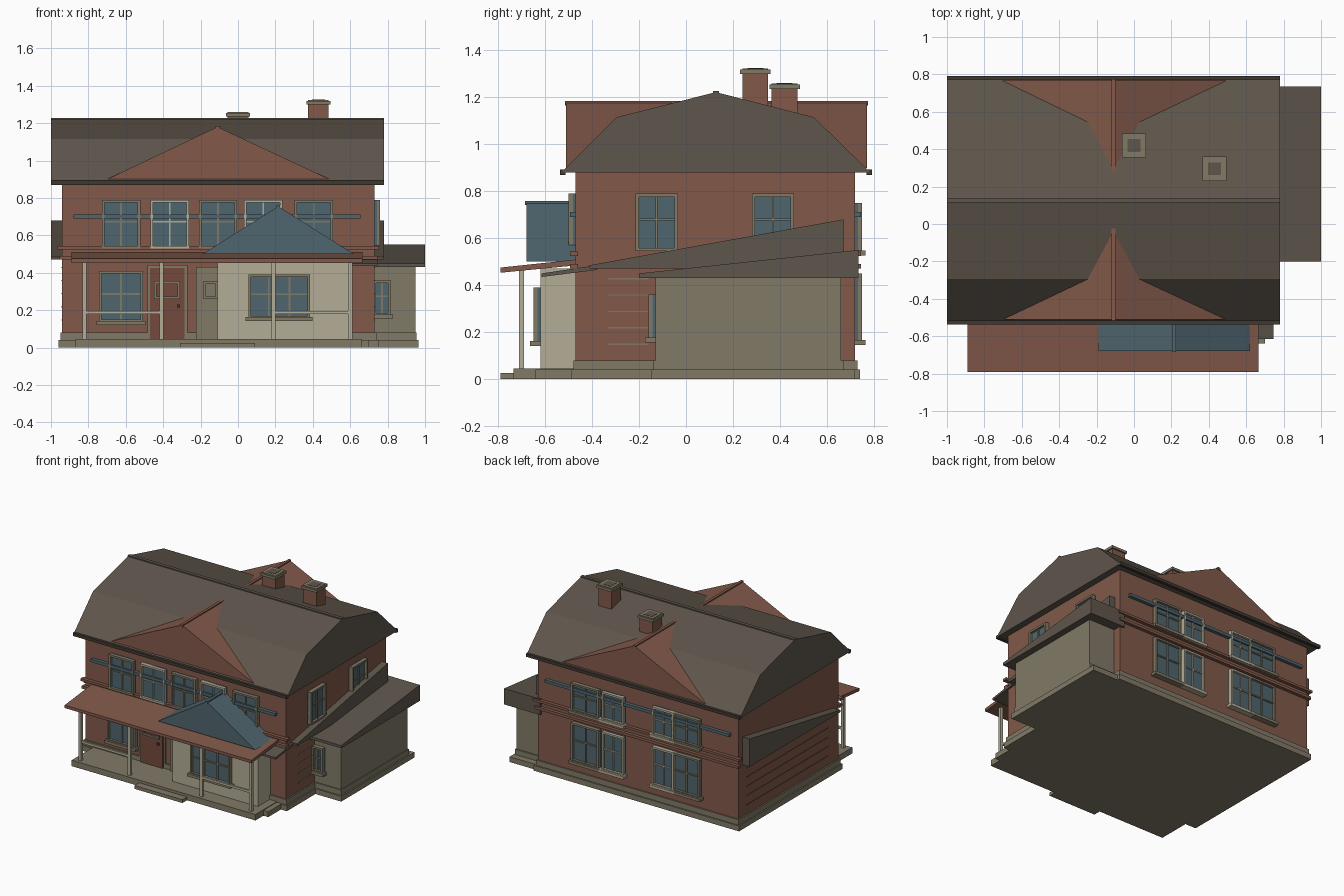
import bpy
import bmesh
from mathutils import Vector

cube = bpy.data.objects.get("Cube")
if cube:
    bpy.data.objects.remove(cube, do_unlink=True)


def make_material(name, hex_colour):
    """Flat material from an sRGB hex string."""
    channels = [int(hex_colour[i:i + 2], 16) / 255 for i in (0, 2, 4)]
    linear = [((c + 0.055) / 1.055) ** 2.4 for c in channels] + [1.0]
    mat = bpy.data.materials.new(name)
    mat.use_nodes = True
    mat.diffuse_color = linear
    mat.node_tree.nodes["Principled BSDF"].inputs["Base Color"].default_value = linear
    return mat


brick = make_material("terracotta brick", "82594A")
slate = make_material("brown slate", "5F564C")
dark = make_material("dark roof edge", "403932")
blue = make_material("slate blue", "50666F")
stone = make_material("grey stone", "817A67")
cream = make_material("cream paint", "B3AD96")
door_red = make_material("door red", "744A3C")


def finish(name, bm, mats):
    bmesh.ops.recalc_face_normals(bm, faces=bm.faces)
    mesh = bpy.data.meshes.new(name)
    bm.to_mesh(mesh)
    bm.free()
    for mat in mats:
        mesh.materials.append(mat)
    obj = bpy.data.objects.new(name, mesh)
    bpy.context.collection.objects.link(obj)
    return obj


def add_box(bm, xs, ys, zs, index=0):
    verts = bmesh.ops.create_cube(bm, size=1)["verts"]
    for v in verts:
        v.co = Vector([(a + b) / 2 + c * abs(b - a)
                       for (a, b), c in zip((xs, ys, zs), v.co)])
    for face in {f for v in verts for f in v.link_faces}:
        face.material_index = index


def box(name, xs, ys, zs, mat):
    bm = bmesh.new()
    add_box(bm, xs, ys, zs)
    return finish(name, bm, [mat])


def prism(name, axis, profile, start, end, mat):
    """Extrude a profile of (horizontal, z) points along x or y."""
    bm = bmesh.new()
    place = (lambda p, t: (t, *p)) if axis == "x" else (lambda p, t: (p[0], t, p[1]))
    face = bm.faces.new([bm.verts.new(place(p, start)) for p in profile])
    moved = bmesh.ops.extrude_face_region(bm, geom=[face])["geom"]
    shift = Vector(place((0, 0), end - start))
    bmesh.ops.translate(bm, vec=shift, verts=[v for v in moved if isinstance(v, bmesh.types.BMVert)])
    return finish(name, bm, [mat])


# Wall planes: axis pointing outward, its sign, and its position
WALLS = {"front": ("y", -1, -0.47), "back": ("y", 1, 0.72), "left": ("x", 1, 0.73),
         "bay": ("y", -1, -0.62), "wing": ("y", -1, -0.13)}


def window(name, wall, centre, width, zs, frame=stone, columns=2, sill=False):
    """Framed glass with glazing bars, standing on a wall plane."""
    axis, sign, plane = WALLS[wall]
    bm = bmesh.new()

    def part(us, part_zs, depth, index):
        out = sorted((plane - sign * 0.01, plane + sign * depth))
        xs, ys = (us, out) if axis == "y" else (out, us)
        add_box(bm, xs, ys, part_zs, index)

    low, high = zs
    u0, u1 = centre - width / 2, centre + width / 2
    t = 0.014
    part((u0, u1), zs, 0.012, 1)
    for us in ((u0, u0 + t), (u1 - t, u1)):
        part(us, zs, 0.03, 0)
    for rail in ((low, low + t), (high - t, high)):
        part((u0, u1), rail, 0.03, 0)
    for i in range(1, columns):
        u = u0 + width * i / columns
        part((u - t / 3, u + t / 3), zs, 0.02, 0)
    middle = low + (high - low) * 0.55
    part((u0, u1), (middle - t / 3, middle + t / 3), 0.02, 0)
    if sill:
        part((u0 - t, u1 + t), (low - t, low + t / 2), 0.045, 0)
    finish(name, bm, [frame, blue])


# Main house body and foundation
box("main_walls", (-0.94, 0.73), (-0.47, 0.72), (0.05, 0.9), brick)
box("foundation_lower", (-0.96, 0.75), (-0.49, 0.74), (0, 0.04), stone)
box("foundation_upper", (-0.95, 0.74), (-0.48, 0.73), (0.03, 0.08), stone)

# Side wing
box("wing_walls", (0.7, 0.95), (-0.13, 0.66), (0.05, 0.44), stone)
box("wing_foundation_lower", (0.7, 0.965), (-0.15, 0.72), (0, 0.04), stone)
box("wing_foundation_upper", (0.7, 0.955), (-0.14, 0.67), (0.03, 0.08), stone)
prism("wing_roof", "x", [(-0.2, 0.43), (0.735, 0.43), (0.735, 0.55), (-0.2, 0.45)],
      0.7, 1.0, slate)

# Tapered pent roofs on both side walls
for side, inner, outer in (("right", -0.93, -1.0), ("left", 0.72, 0.78)):
    prism(side + "_pent_roof", "x", [(-0.41, 0.47), (0.67, 0.47), (0.67, 0.68), (-0.41, 0.485)],
          inner, outer, slate)

# Main gambrel roof with gutters and ridge cap
prism("main_roof", "x", [(-0.53, 0.88), (-0.295, 1.115), (0.127, 1.222), (0.545, 1.115), (0.785, 0.88)],
      -1.0, 0.78, slate)
for side, y in (("front", -0.525), ("back", 0.78)):
    box(side + "_gutter", (-1.0, 0.78), (y - 0.012, y + 0.012), (0.87, 0.893), dark)
box("ridge_cap", (-1.0, 0.78), (0.115, 0.14), (1.205, 1.227), slate)

# Cross gable running through the roof
prism("cross_gable", "y", [(-0.7, 0.9), (0.49, 0.9), (-0.11, 1.18)], -0.51, 0.77, brick)
box("cross_gable_ridge", (-0.12, -0.1), (-0.515, 0.775), (1.165, 1.184), brick)

# Chimneys with hollow-looking caps
for name, x, y, top in (("rear_chimney", 0, 0.42, 1.26), ("side_chimney", 0.43, 0.295, 1.325)):
    bm = bmesh.new()
    for half, low, high, index in ((0.055, top - 0.25, top - 0.02, 0), (0.065, top - 0.025, top - 0.006, 1),
                                   (0.055, top - 0.01, top - 0.002, 1), (0.034, top - 0.01, top, 2)):
        add_box(bm, (x - half, x + half), (y - half, y + half), (low, high), index)
    finish(name, bm, [brick, stone, slate])

# Belt courses on front and back
for side, near, far in (("front", -0.495, -0.46), ("back", 0.71, 0.745)):
    box(side + "_upper_belt", (-0.965, 0.755), (near, far), (0.525, 0.543), brick)
    box(side + "_lower_belt", (-0.955, 0.745), (near, far), (0.47, 0.49), brick)
    box(side + "_blue_rail", (-0.88, 0.655), (near, far), (0.69, 0.712), blue)

# Thin siding lines on the side walls
for row in range(5):
    z = 0.145 + row * 0.07
    box("left_siding_line", (0.72, 0.733), (-0.33, -0.16), (z, z + 0.006), stone)
    box("right_siding_line", (-0.943, -0.93), (-0.35, 0.62), (z, z + 0.006), door_red)

# Porch floor, step and sloped roof
box("porch_floor", (-0.87, 0.66), (-0.735, -0.45), (0, 0.045), stone)
box("porch_step", (-0.31, 0.09), (-0.79, -0.7), (0, 0.025), stone)
prism("porch_roof", "x", [(-0.79, 0.453), (-0.46, 0.485), (-0.46, 0.51), (-0.79, 0.475)],
      -0.89, 0.665, brick)

# Front bay and its side eave
box("bay_walls", (-0.11, 0.6), (-0.62, -0.45), (0.04, 0.47), cream)
box("bay_foundation", (-0.12, 0.7), (-0.64, -0.45), (0, 0.04), stone)
prism("bay_eave", "x", [(-0.615, 0.435), (-0.38, 0.465), (-0.38, 0.485), (-0.615, 0.45)],
      0.55, 0.745, slate)

# Blue gable over the porch roof
prism("porch_gable", "y", [(-0.19, 0.5), (0.62, 0.5), (0.215, 0.755)], -0.68, -0.46, blue)
box("porch_gable_ridge", (0.205, 0.225), (-0.685, -0.46), (0.742, 0.759), blue)

# Porch posts and handrails
for x in (-0.82, -0.41, 0.19, 0.6):
    box("porch_post", (x - 0.011, x + 0.011), (-0.711, -0.689), (0.03, 0.465), cream)
for start in (-0.82, 0.19):
    box("porch_handrail", (start, start + 0.41), (-0.707, -0.693), (0.178, 0.195), cream)

# Front door with trim, plus a pale side door beside the bay
box("door_trim", (-0.485, -0.27), (-0.482, -0.46), (0.045, 0.44), stone)
box("front_door", (-0.47, -0.285), (-0.49, -0.46), (0.045, 0.425), door_red)
box("door_knob", (-0.325, -0.31), (-0.505, -0.48), (0.215, 0.23), dark)
box("side_door", (-0.225, -0.1), (-0.49, -0.46), (0.045, 0.43), stone)
window("front_door_window", "front", -0.38, 0.14, (0.26, 0.355))
window("side_door_window", "front", -0.145, 0.08, (0.26, 0.355))

# Front windows
for i, x in enumerate((-0.625, -0.365, -0.107, 0.135, 0.405)):
    window("front_upper_window", "front", x, 0.205, (0.53, 0.79), cream if i % 2 else stone)
window("front_lower_window", "front", -0.625, 0.235, (0.135, 0.41), sill=True)
window("bay_window", "bay", 0.22, 0.33, (0.155, 0.39), columns=3, sill=True)
window("wing_window", "wing", 0.77, 0.09, (0.17, 0.36), sill=True)

# Left side windows
for y in (-0.125, 0.37):
    window("left_upper_window", "left", y, 0.18, (0.545, 0.79))

# Back windows on both floors
for x, width, frame in ((0.32, 0.23, stone), (0.09, 0.18, cream),
                        (-0.33, 0.18, cream), (-0.52, 0.23, stone)):
    window("back_upper_window", "back", x, width, (0.54, 0.75), frame, sill=True)
    window("back_lower_window", "back", x, width, (0.16, 0.45), frame, sill=True)
